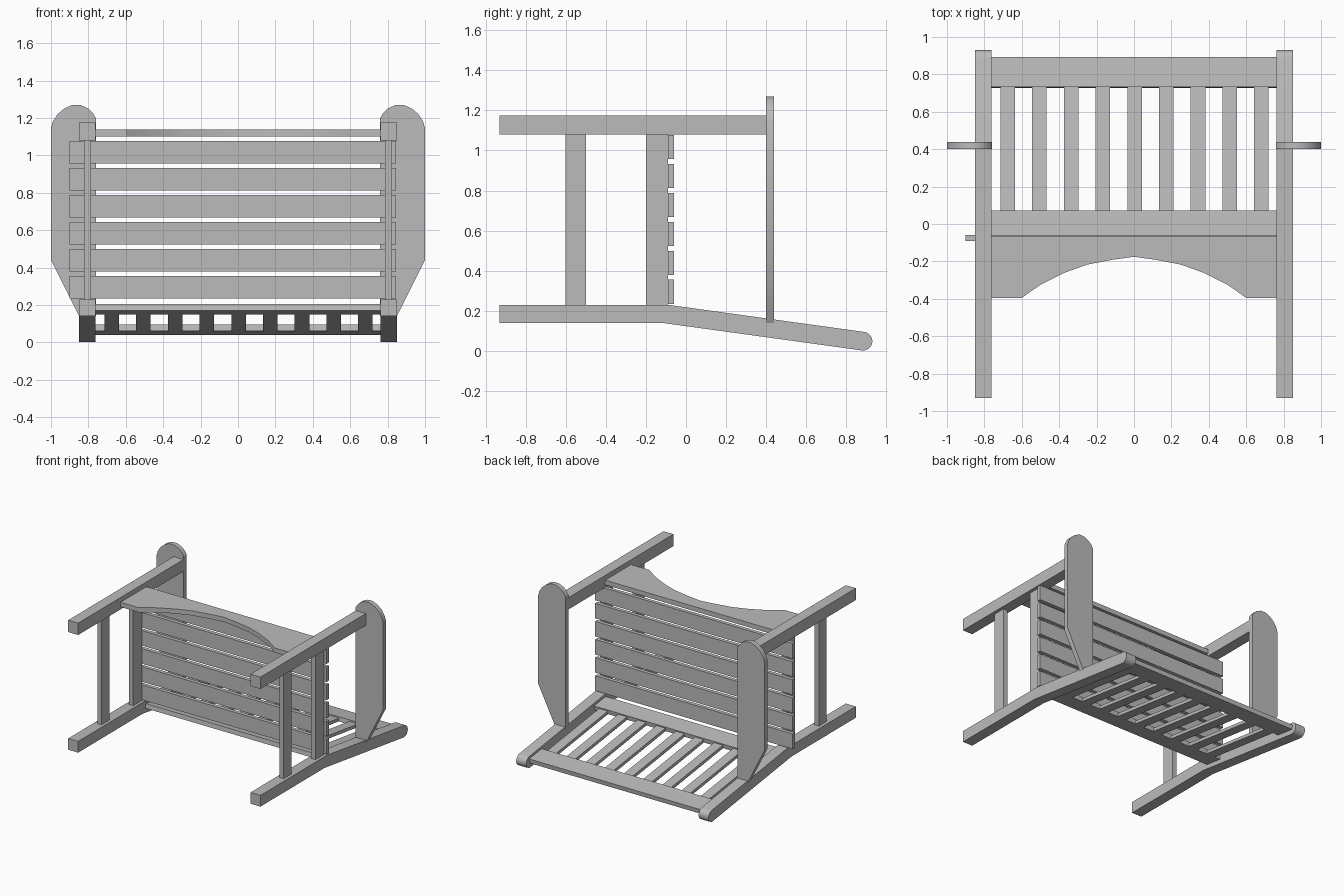
import bpy, bmesh, math

if "Cube" in bpy.data.objects:
    bpy.data.objects.remove(bpy.data.objects["Cube"])

grey = bpy.data.materials.new("weathered grey")
grey.diffuse_color = (0.5, 0.5, 0.5, 1)
grey.use_nodes = True
grey.node_tree.nodes["Principled BSDF"].inputs["Base Color"].default_value = grey.diffuse_color


def prism(name, pts, axis, a, b, smooth=False):
    """Extrude a 2D profile along an axis from a to b."""
    def place(p, t):
        return {"x": (t, p[0], p[1]), "y": (p[0], t, p[1]), "z": (p[0], p[1], t)}[axis]
    bm = bmesh.new()
    face = bm.faces.new([bm.verts.new(place(p, a)) for p in pts])
    new = bmesh.ops.extrude_face_region(bm, geom=[face])["geom"]
    shift = place((0, 0), b - a)
    bmesh.ops.translate(bm, vec=shift, verts=[g for g in new if isinstance(g, bmesh.types.BMVert)])
    bmesh.ops.recalc_face_normals(bm, faces=bm.faces)
    me = bpy.data.meshes.new(name)
    bm.to_mesh(me)
    bm.free()
    me.materials.append(grey)
    ob = bpy.data.objects.new(name, me)
    bpy.context.collection.objects.link(ob)
    if smooth:
        bpy.ops.object.select_all(action="DESELECT")
        ob.select_set(True)
        bpy.context.view_layer.objects.active = ob
        bpy.ops.object.shade_smooth_by_angle(angle=math.radians(30))
    return ob


def box(name, x, y, z):
    return prism(name, [(x[0], y[0]), (x[1], y[0]), (x[1], y[1]), (x[0], y[1])], "z", *z)


# Bent back post profile with a rounded end (y, z)
SLOPE = -0.134
tilt = math.atan(SLOPE)
R = 0.0465
post = [(-0.93, 0.23), (-0.93, 0.14), (-0.12, 0.14)]
for i in range(13):
    t = tilt - math.pi / 2 + math.pi * i / 12
    post.append((0.883 + R * math.cos(t), R + 0.002 + R * math.sin(t)))
post.append((-0.09, 0.23))

# Armrest profile (x, z)
arm = [(0.76, 0.14), (0.85, 0.14), (1.0, 0.44), (1.0, 1.145), (0.99, 1.18),
       (0.965, 1.22), (0.93, 1.25), (0.885, 1.27), (0.84, 1.268), (0.80, 1.25),
       (0.775, 1.225), (0.76, 1.20)]

for s, side in ((-1, "left"), (1, "right")):
    outer = sorted((s * 0.762, s * 0.85))
    thin = sorted((s * 0.787, s * 0.824))
    prism(f"{side}_back_post", post, "x", *outer, smooth=True)
    box(f"{side}_front_leg", outer, (-0.93, 0.40), (1.08, 1.175))
    box(f"{side}_stretcher", thin, (-0.60, -0.50), (0.23, 1.08))
    box(f"{side}_seat_rail", thin, (-0.20, -0.09), (0.23, 1.08))
    prism(f"{side}_armrest", [(s * x, z) for x, z in arm], "y", 0.40, 0.438, smooth=True)

# Seat slats
for i in range(6):
    z = 0.235 + i * 0.1445
    box(f"seat_slat_{i + 1}", (-0.90, 0.845), (-0.09, -0.06), (z, z + 0.12))

# Arched front apron
half = [(0.6, -0.395), (0.5, -0.325), (0.37, -0.26), (0.25, -0.217), (0.12, -0.192)]
apron = [(-0.762, -0.068), (-0.762, -0.395)] + [(-x, y) for x, y in half] + [(0, -0.175)]
apron += half[::-1] + [(0.762, -0.395), (0.762, -0.068)]
prism("front_apron", apron, "z", 1.10, 1.137, smooth=True)


# Backrest boards, sloping with the posts
def back_board(name, x, y0, y1, thick):
    def low(y):
        return 0.17 + SLOPE * (y + 0.08)
    k = -SLOPE * thick
    pts = [(y0, low(y0)), (y1, low(y1)), (y1 + k, low(y1) + thick), (y0 + k, low(y0) + thick)]
    prism(name, pts, "x", *x)


back_board("lower_back_rail", (-0.762, 0.762), -0.08, 0.067, 0.035)
back_board("top_back_rail", (-0.762, 0.762), 0.728, 0.887, 0.035)
for i in range(9):
    c = (i - 4) * 0.1695 + 0.003
    back_board(f"back_slat_{i + 1}", (c - 0.039, c + 0.039), 0.067, 0.728, 0.025)
